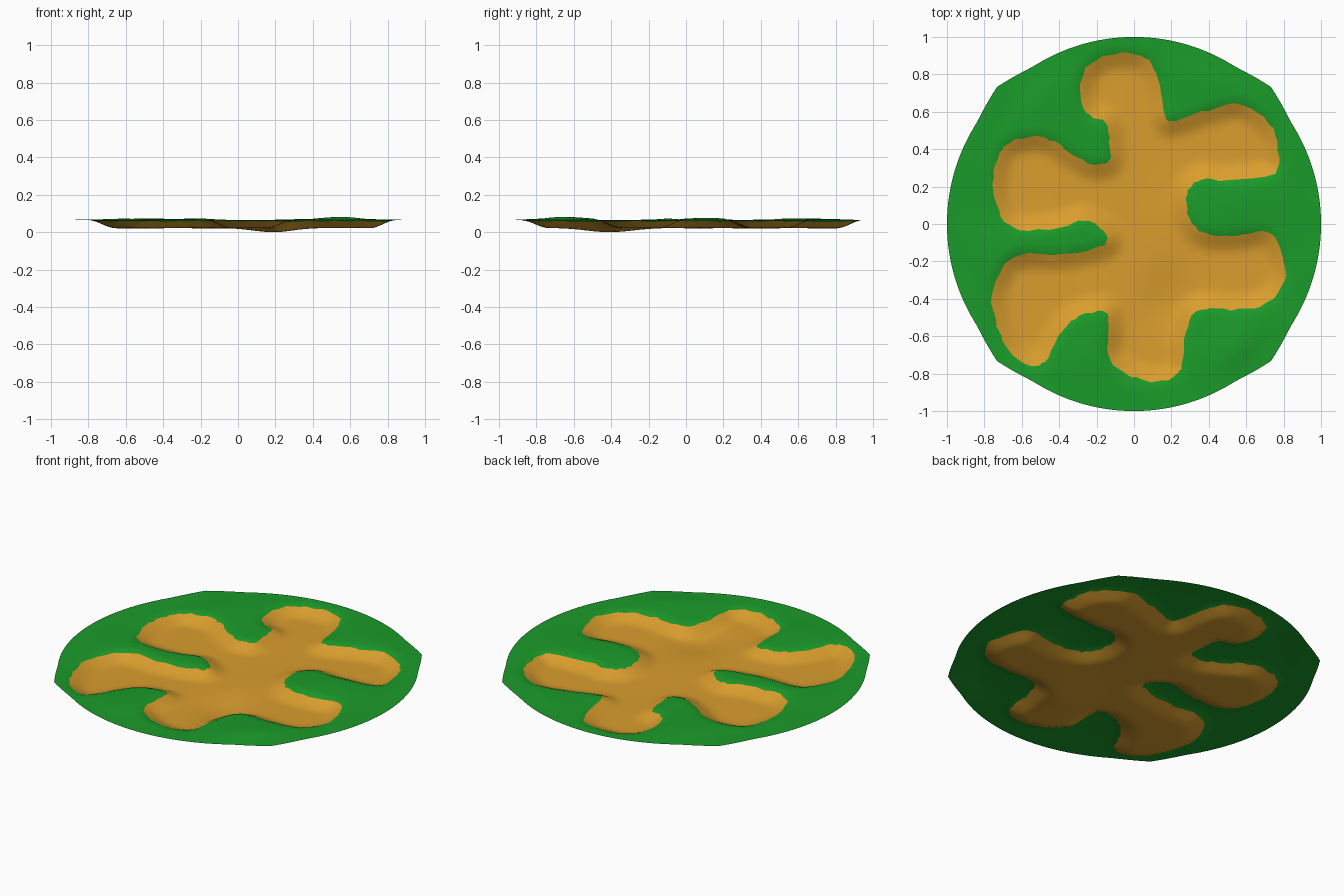
import bpy, bmesh, math, random
from mathutils import Vector, kdtree
from mathutils.geometry import delaunay_2d_cdt

if "Cube" in bpy.data.objects:
    bpy.data.objects.remove(bpy.data.objects["Cube"])

random.seed(4)

# Sand outline, counter-clockwise from the top arm
PTS = [(-.1, .91), (-.2, .88), (-.27, .81), (-.29, .68), (-.24, .58), (-.15, .54), (-.13, .44), (-.135, .34),
       (-.22, .32), (-.34, .38), (-.45, .45), (-.57, .465), (-.69, .42), (-.74, .32), (-.75, .18), (-.71, .04),
       (-.61, -.03), (-.4, -.02), (-.27, .02), (-.165, -.04), (-.16, -.11), (-.37, -.16), (-.62, -.165),
       (-.71, -.24), (-.76, -.38), (-.73, -.55), (-.65, -.7), (-.53, -.76), (-.46, -.71), (-.38, -.57),
       (-.29, -.49), (-.16, -.47), (-.135, -.55), (-.14, -.7), (-.06, -.79), (.04, -.83), (.15, -.84),
       (.25, -.78), (.27, -.62), (.31, -.49), (.39, -.45), (.52, -.46), (.68, -.44), (.78, -.36), (.81, -.24),
       (.77, -.1), (.69, -.04), (.55, -.06), (.42, -.06), (.33, -.02), (.28, .08), (.29, .18), (.36, .24),
       (.5, .23), (.75, .27), (.77, .4), (.72, .54), (.58, .64), (.4, .61), (.25, .56), (.17, .56),
       (.15, .7), (.11, .83), (.04, .9)]


def spline(points, steps):
    """Closed Catmull-Rom curve through the points."""
    p = [Vector(q) for q in points]
    out = []
    for i in range(len(p)):
        a, b, c, d = (p[(i + k) % len(p)] for k in (-1, 0, 1, 2))
        for s in range(steps):
            t = s / steps
            out.append(0.5 * (2 * b + (c - a) * t + (2 * a - 5 * b + 4 * c - d) * t * t
                              + (3 * b - a - 3 * c + d) * t ** 3))
    return out


def inside(q, poly):
    hit = False
    for i in range(len(poly)):
        a, b = poly[i - 1], poly[i]
        if (a.y > q.y) != (b.y > q.y) and q.x < (b.x - a.x) * (q.y - a.y) / (b.y - a.y) + a.x:
            hit = not hit
    return hit


smooth = spline(PTS, 4)
fine = spline(PTS, 16)
tree = kdtree.KDTree(len(fine))
for i, v in enumerate(fine):
    tree.insert((v.x, v.y, 0), i)
tree.balance()


def edge_distance(q):
    return tree.find((q.x, q.y, 0))[2]


def rim_radius(a):
    """Round rim with a slight corner on each diagonal."""
    off = abs((a % (math.pi / 2)) - math.pi / 4)
    return 1 + 0.036 * max(0, 1 - off / 0.22) ** 1.3


# Ground bumps: x, y, spread, height
BUMPS = [(.55, -.66, .16, .016), (.55, .1, .15, .012), (-.6, -.09, .12, .008), (-.45, .62, .18, .008),
         (-.2, -.7, .15, .008), (.45, .75, .15, .006), (-.75, .6, .1, -.004)]


def height(q):
    d = edge_distance(q) * (-1 if inside(q, smooth) else 1)
    t = min(1, max(0, (d + 0.105) / 0.145))
    t = t * t * (3 - 2 * t)
    fade = min(1, max(0, (1 - q.length) / 0.12))
    top = 0.069 + fade * sum(h * math.exp(-((q.x - x) ** 2 + (q.y - y) ** 2) / s ** 2) for x, y, s, h in BUMPS)
    top += fade * 0.0015 * math.sin(13 * q.x + 5 * q.y) * math.sin(11 * q.y - 4 * q.x)
    floor = 0.025 - 0.02 * math.exp(-((q.x - .19) / .15) ** 2 - ((q.y + .41) / .17) ** 2)
    floor += 0.0015 * math.sin(9 * q.x) * math.cos(8 * q.y)
    return floor + (top - floor) * t


# Flat layout: ragged sand edge, round rim and an inner grid
ragged = [v + Vector((random.uniform(-.006, .006), random.uniform(-.006, .006))) for v in smooth]
N = 160
rim = [Vector((math.cos(a), math.sin(a))) * rim_radius(a) for a in (2 * math.pi * i / N for i in range(N))]
verts = ragged + rim
n = len(ragged)
edges = [(i, (i + 1) % n) for i in range(n)] + [(n + i, n + (i + 1) % N) for i in range(N)]
STEP = 0.026
R = int(1 / STEP) + 1
for i in range(-R, R + 1):
    for j in range(-R, R + 1):
        q = Vector(((i + 0.5 * (j % 2)) * STEP, j * STEP))
        if q.length < 0.98 and edge_distance(q) > 0.016:
            verts.append(q)
flat, _, tris, *_ = delaunay_2d_cdt(verts, edges, [], 1, 1e-5)
points = [(v.x, v.y, height(v)) for v in flat]
low = min(p[2] for p in points)
points = [(x, y, z - low) for x, y, z in points]

groups = {True: [], False: []}
for t in tris:
    c = sum((flat[k] for k in t), Vector((0, 0))) / len(t)
    groups[inside(c, ragged)].append(t)


def surface(name, faces, colour):
    me = bpy.data.meshes.new(name)
    me.from_pydata(points, [], faces)
    bm = bmesh.new()
    bm.from_mesh(me)
    bmesh.ops.delete(bm, geom=[v for v in bm.verts if not v.link_faces], context='VERTS')
    for f in bm.faces:
        f.normal_update()
        if f.normal.z < 0:
            f.normal_flip()
        f.smooth = True
    bm.to_mesh(me)
    bm.free()
    mat = bpy.data.materials.new(name)
    mat.diffuse_color = colour
    mat.use_nodes = True
    mat.node_tree.nodes["Principled BSDF"].inputs["Base Color"].default_value = mat.diffuse_color
    me.materials.append(mat)
    bpy.context.collection.objects.link(bpy.data.objects.new(name, me))


# Sunken sand and surrounding grass
surface("sand_bunker", groups[True], (0.70, 0.34, 0.027, 1))
surface("grass", groups[False], (0.011, 0.33, 0.023, 1))
